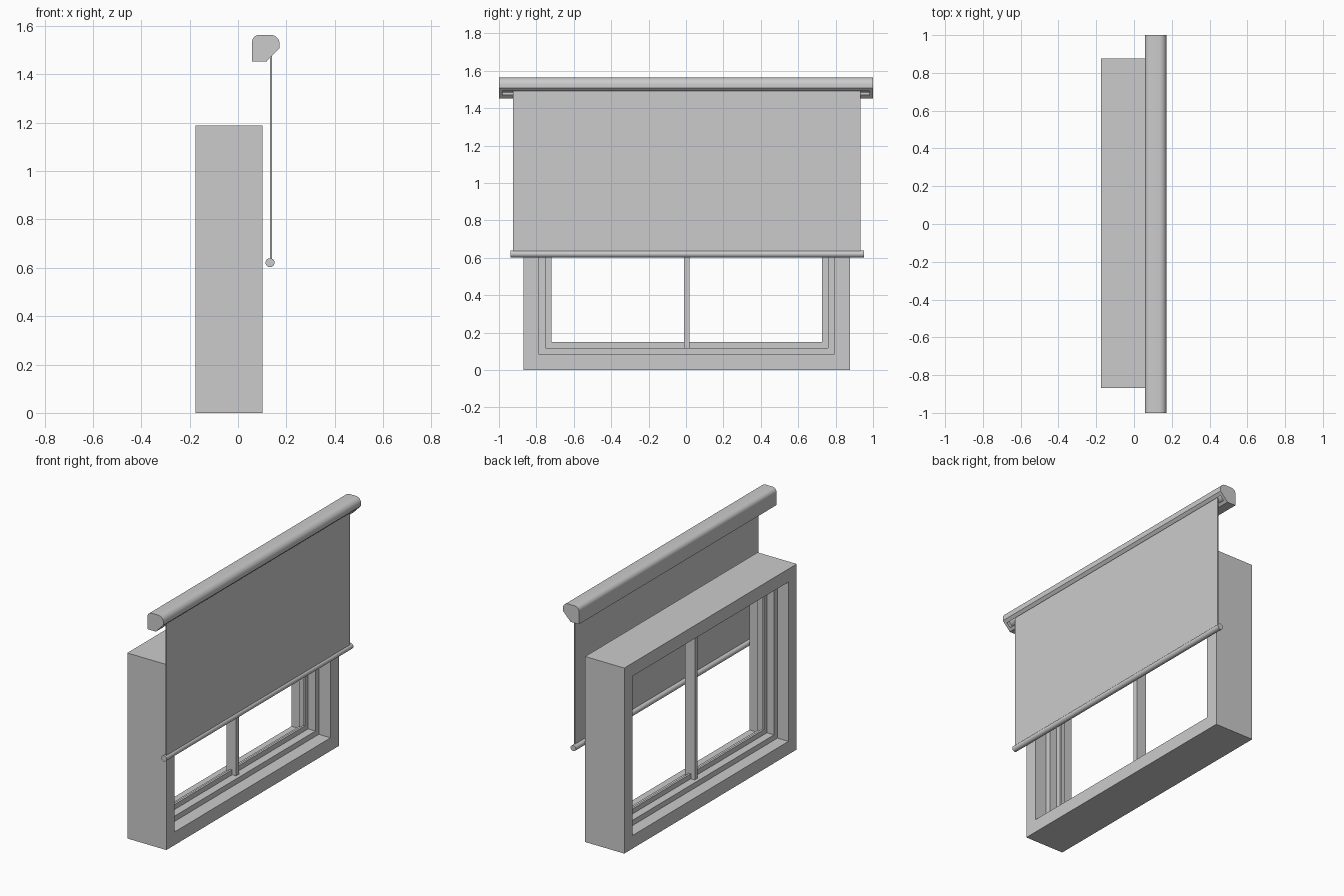
import bpy, math

if "Cube" in bpy.data.objects:
    bpy.data.objects.remove(bpy.data.objects["Cube"])

def mesh_object(name, verts, faces, smooth=False):
    me = bpy.data.meshes.new(name)
    me.from_pydata(verts, [], faces)
    ob = bpy.data.objects.new(name, me)
    bpy.context.collection.objects.link(ob)
    if smooth:
        bpy.ops.object.select_all(action='DESELECT')
        ob.select_set(True)
        bpy.context.view_layer.objects.active = ob
        bpy.ops.object.shade_smooth_by_angle(angle=math.radians(35))
    return ob

def prism(name, profile, y0, y1, smooth=False):
    """Extrude a clockwise (x, z) profile along y."""
    n = len(profile)
    verts = [(x, y, z) for y in (y0, y1) for x, z in profile]
    faces = [(i, i + n, (i + 1) % n + n, (i + 1) % n) for i in range(n)]
    faces += [tuple(range(n)), tuple(reversed(range(n, 2 * n)))]
    return mesh_object(name, verts, faces, smooth)

def box(name, x0, x1, y0, y1, z0, z1):
    return prism(name, [(x0, z0), (x0, z1), (x1, z1), (x1, z0)], y0, y1)

def circle(cx, cz, r, n=32):
    return [(cx + r * math.cos(-2 * math.pi * i / n),
             cz + r * math.sin(-2 * math.pi * i / n)) for i in range(n)]

def arc(cx, cz, r, a0, a1, n=8):
    return [(cx + r * math.cos(math.radians(a0 + (a1 - a0) * i / n)),
             cz + r * math.sin(math.radians(a0 + (a1 - a0) * i / n))) for i in range(n + 1)]

# Window body bounds
Y0, Y1, Z0, Z1 = -0.869, 0.876, 0.0, 1.188

def ring(name, x0, x1, outer, inner):
    """Rectangular frame between two insets from the window bounds."""
    verts = []
    for x in (x0, x1):
        for d in (outer, inner):
            verts += [(x, Y0 + d, Z0 + d), (x, Y1 - d, Z0 + d),
                      (x, Y1 - d, Z1 - d), (x, Y0 + d, Z1 - d)]
    faces = []
    for i in range(4):
        j = (i + 1) % 4
        faces += [(i, i + 4, j + 4, j), (i + 8, j + 8, j + 12, i + 12),
                  (i, j, j + 8, i + 8), (i + 4, i + 12, j + 12, j + 4)]
    return mesh_object(name, verts, faces)

# Window: deep surround, stepped frame, thin inner sash, mullion
ring("window_surround", -0.176, 0.101, 0.0, 0.084)
ring("window_frame", -0.098, 0.018, 0.084, 0.118)
ring("window_sash", -0.048, -0.034, 0.118, 0.15)
box("window_mullion", -0.076, -0.006, -0.010, 0.020, 0.118, Z1 - 0.118)

# Shade housing: hollow shell with a slot in the slanted lower face
outer_top = arc(0.088, 1.533, 0.03, 180, 90) + arc(0.135, 1.526, 0.037, 90, 0)
inner_top = arc(0.135, 1.526, 0.027, 0, 90) + arc(0.088, 1.533, 0.02, 90, 180)
shell = ([(0.1325, 1.468), (0.118, 1.453), (0.058, 1.453)] + outer_top
         + [(0.172, 1.509), (0.1556, 1.492), (0.1485, 1.499), (0.162, 1.513)]
         + inner_top + [(0.068, 1.463), (0.114, 1.463), (0.1255, 1.475)])
prism("housing_shell", shell, -0.98, 0.98, True)

# Solid end caps
cap = [(0.118, 1.453), (0.058, 1.453)] + outer_top + [(0.172, 1.509)]
for side, a, b in (("left", -1.0, -0.98), ("right", 0.98, 1.0)):
    prism("housing_cap_" + side, cap, a, b, True)

# Roller, hanging fabric and weighted bottom bar
prism("roller_tube", circle(0.107, 1.515, 0.03), -0.98, 0.98, True)
box("shade_fabric", 0.133, 0.141, -0.926, 0.934, 0.622, 1.515)
prism("bottom_bar", circle(0.1325, 0.621, 0.0185), -0.938, 0.952, True)
